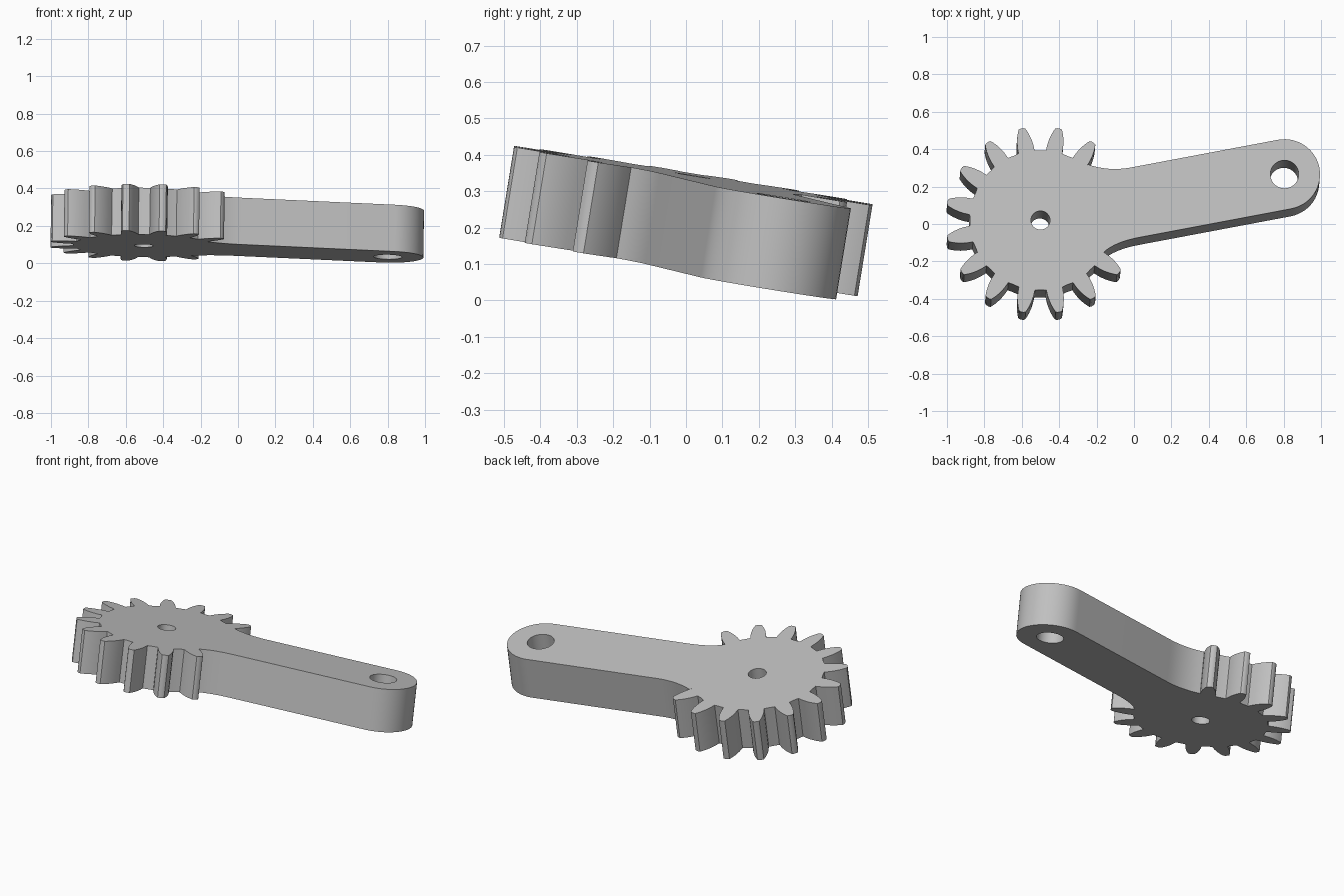
import bpy, bmesh
from math import sin, cos, radians, pi
from mathutils import Matrix, Vector

cube = bpy.data.objects.get("Cube")
if cube:
    bpy.data.objects.remove(cube)

ROOT, TIP, PITCH = 0.377, 0.507, 22.5
ARM_ANGLE, ARM_LENGTH, ARM_RADIUS = radians(10.8), 1.329, 0.19
THICKNESS = 0.253
# Half of a tooth: distance from gear centre, half width
FLANK = [(ROOT, 0.044), (0.41, 0.043), (0.44, 0.039), (0.468, 0.032),
         (0.49, 0.024), (0.503, 0.018), (TIP, 0.008)]


def polar(radius, angle):
    return Vector((radius * cos(angle), radius * sin(angle)))


def circle(centre, radius, count):
    return [centre + polar(radius, 2 * pi * i / count) for i in range(count)]


def tooth(angle):
    # Counter-clockwise: up one flank, down the other
    along, across = polar(1, angle), polar(1, angle + pi / 2)
    return ([along * r - across * w for r, w in FLANK] +
            [along * r + across * w for r, w in reversed(FLANK)])


def bezier(a, b, c, count):
    # Inner points of a quadratic curve from a to c
    return [a * (1 - t) ** 2 + b * 2 * t * (1 - t) + c * t * t
            for t in (i / count for i in range(1, count))]


# Outline: thirteen teeth, then a fillet into the arm, its round end, and back
outline = []
for i in range(13):
    angle = radians(56.25 + PITCH * i)
    outline += tooth(angle)
    if i < 12:
        outline.append(polar(ROOT, angle + radians(PITCH / 2)))

arm_end = polar(ARM_LENGTH, ARM_ANGLE)
side = polar(ARM_RADIUS, ARM_ANGLE + pi / 2)
lower = polar(0.50, ARM_ANGLE) - side
upper = polar(0.53, ARM_ANGLE) + side
outline += bezier(outline[-1], polar(0.37, ARM_ANGLE) - side, lower, 8) + [lower]
outline += [arm_end + polar(ARM_RADIUS, ARM_ANGLE - pi / 2 + pi * i / 28)
            for i in range(29)]
valley = Vector((0.255, 0.302))
outline += [upper] + bezier(upper, polar(0.41, ARM_ANGLE) + side, valley, 8) + [valley]

# Plate with shaft hole and arm hole, filled and extruded downward
bm = bmesh.new()
for loop in (outline, circle(Vector((0, 0)), 0.051, 32), circle(arm_end, 0.076, 40)):
    verts = [bm.verts.new((p.x, p.y, 0)) for p in loop]
    for a, b in zip(verts, verts[1:] + verts[:1]):
        bm.edges.new((a, b))
bmesh.ops.triangle_fill(bm, use_beauty=True, use_dissolve=False, edges=bm.edges[:])
extruded = bmesh.ops.extrude_face_region(bm, geom=bm.faces[:], use_keep_orig=True)
moved = [g for g in extruded["geom"] if isinstance(g, bmesh.types.BMVert)]
bmesh.ops.translate(bm, verts=moved, vec=(0, 0, -THICKNESS))
bmesh.ops.recalc_face_normals(bm, faces=bm.faces[:])

# Tilt and place the part
bm.transform(Matrix.Translation((-0.5, 0.02, 0.343)) @
             Matrix.Rotation(radians(0.86), 4, 'Y') @
             Matrix.Rotation(radians(-9.25), 4, 'X'))
mesh = bpy.data.meshes.new("gear_arm")
bm.to_mesh(mesh)
bm.free()
gear_arm = bpy.data.objects.new("gear_arm", mesh)
bpy.context.collection.objects.link(gear_arm)

# Plain grey
grey = bpy.data.materials.new("grey")
grey.use_nodes = True
grey.diffuse_color = (0.53, 0.53, 0.53, 1)
grey.node_tree.nodes["Principled BSDF"].inputs["Base Color"].default_value = grey.diffuse_color
mesh.materials.append(grey)

bpy.context.view_layer.objects.active = gear_arm
gear_arm.select_set(True)
bpy.ops.object.shade_smooth_by_angle(angle=radians(28))
